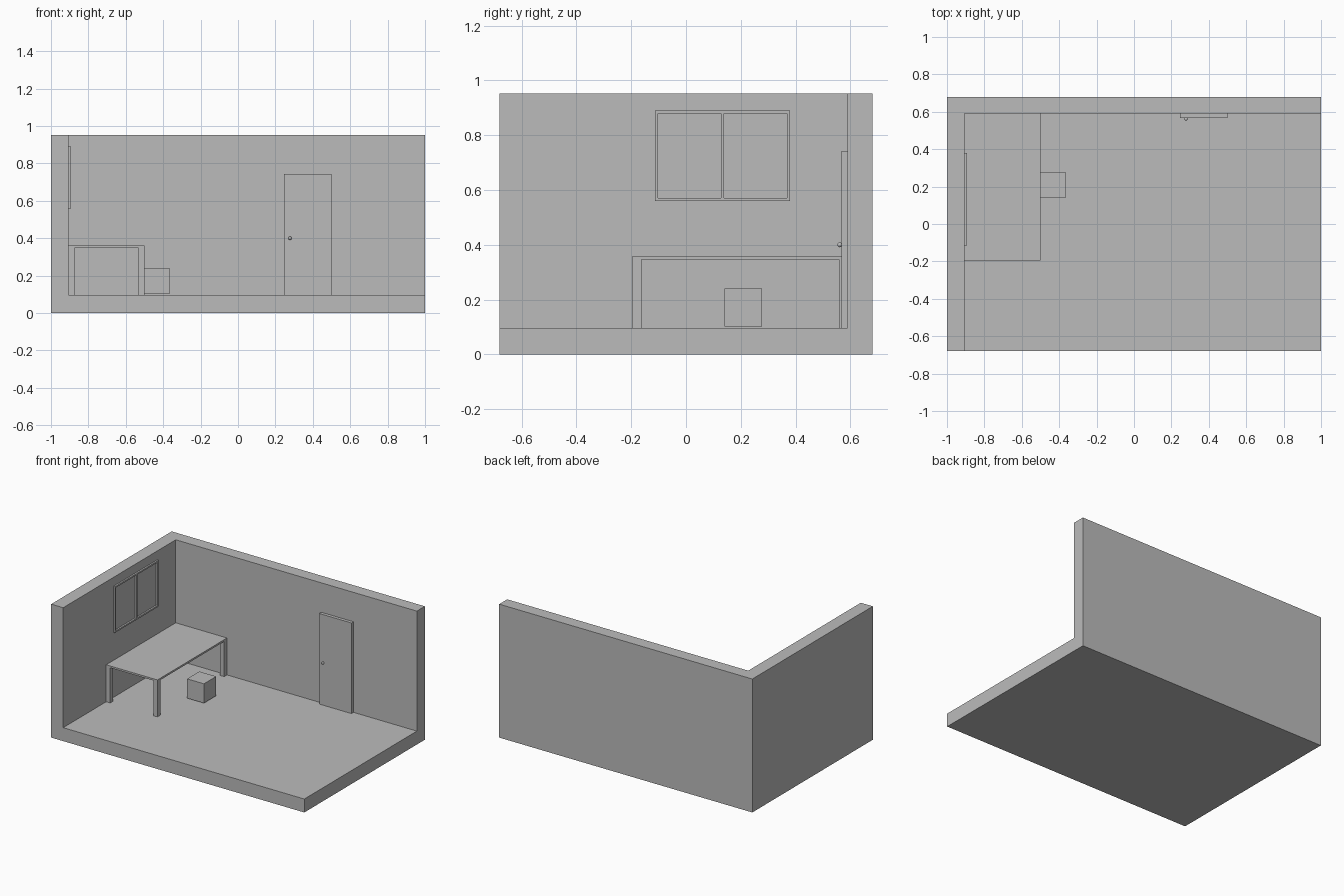
import bpy
import bmesh

old = bpy.data.objects.get("Cube")
if old:
    bpy.data.objects.remove(old, do_unlink=True)

grey = bpy.data.materials.new("plain_grey")
grey.use_nodes = True
COLOUR = (0.5, 0.5, 0.5, 1)
grey.diffuse_color = COLOUR
grey.node_tree.nodes["Principled BSDF"].inputs["Base Color"].default_value = COLOUR


def finish(name, bm):
    bmesh.ops.recalc_face_normals(bm, faces=bm.faces[:])
    mesh = bpy.data.meshes.new(name)
    bm.to_mesh(mesh)
    bm.free()
    mesh.materials.append(grey)
    ob = bpy.data.objects.new(name, mesh)
    bpy.context.scene.collection.objects.link(ob)
    return ob


def box(name, x, y, z):
    """Box from (min, max) ranges on each axis."""
    bm = bmesh.new()
    bmesh.ops.create_cube(bm, size=1)
    for v in bm.verts:
        v.co = [sum(r) / 2 + c * (r[1] - r[0]) for c, r in zip(v.co, (x, y, z))]
    return finish(name, bm)


def raise_faces(bm, faces, height):
    ext = bmesh.ops.extrude_face_region(bm, geom=faces)["geom"]
    verts = [g for g in ext if isinstance(g, bmesh.types.BMVert)]
    bmesh.ops.translate(bm, verts=verts, vec=(0, 0, height))
    bmesh.ops.delete(bm, geom=faces, context="FACES")
    return [g for g in ext if isinstance(g, bmesh.types.BMFace)]


FLOOR, TOP = 0.096, 0.953
WALL_X, WALL_Y, DEPTH = -0.905, 0.59, 0.68

# Room shell: floor slab with the left and back walls raised from it
bm = bmesh.new()
xs, ys = (-1, WALL_X, 1), (-DEPTH, WALL_Y, DEPTH)
grid = [[bm.verts.new((x, y, 0)) for y in ys] for x in xs]
base = [bm.faces.new((grid[i][j], grid[i + 1][j], grid[i + 1][j + 1], grid[i][j + 1]))
        for i in range(2) for j in range(2)]
under = bmesh.ops.duplicate(bm, geom=base)
slab = raise_faces(bm, base, FLOOR)
walls = [f for f in slab if f.calc_center_median().x < WALL_X
         or f.calc_center_median().y > WALL_Y]
raise_faces(bm, walls, TOP - FLOOR)
bmesh.ops.remove_doubles(bm, verts=bm.verts[:], dist=0.0001)
bmesh.ops.dissolve_limit(bm, angle_limit=0.01, verts=bm.verts[:], edges=bm.edges[:])
finish("room_shell", bm)

# Table in the corner
TX, TY = (WALL_X, -0.5), (-0.195, WALL_Y)
LEG, UNDERSIDE = 0.032, 0.347
box("table_top", TX, TY, (UNDERSIDE, 0.36))
for xn, x0 in (("left", TX[1] - LEG), ("right", TX[0])):
    for yn, y0 in (("front", TY[0]), ("back", TY[1] - LEG)):
        box(f"table_leg_{yn}_{xn}", (x0, x0 + LEG), (y0, y0 + LEG), (FLOOR, UNDERSIDE))

# Stool block
box("stool", (-0.5, -0.367), (0.14, 0.278), (0.102, 0.24))

# Door and knob
box("door", (0.245, 0.5), (0.567, WALL_Y), (FLOOR, 0.743))
bpy.ops.mesh.primitive_uv_sphere_add(segments=16, ring_count=8, radius=0.009,
                                     location=(0.278, 0.561, 0.4))
knob = bpy.context.object
knob.name = "door_knob"
knob.data.materials.append(grey)
bpy.ops.object.shade_smooth()

# Window frame on the left wall: two rails, two stiles and a mullion
WX, WY, WZ, BAR = (WALL_X, -0.893), (-0.114, 0.38), (0.56, 0.89), 0.011
middle = sum(WY) / 2
for name, z0 in (("bottom", WZ[0]), ("top", WZ[1] - BAR)):
    box(f"window_rail_{name}", WX, WY, (z0, z0 + BAR))
for name, y0 in (("front", WY[0]), ("middle", middle - BAR / 2), ("back", WY[1] - BAR)):
    box(f"window_stile_{name}", WX, (y0, y0 + BAR), (WZ[0] + BAR, WZ[1] - BAR))
